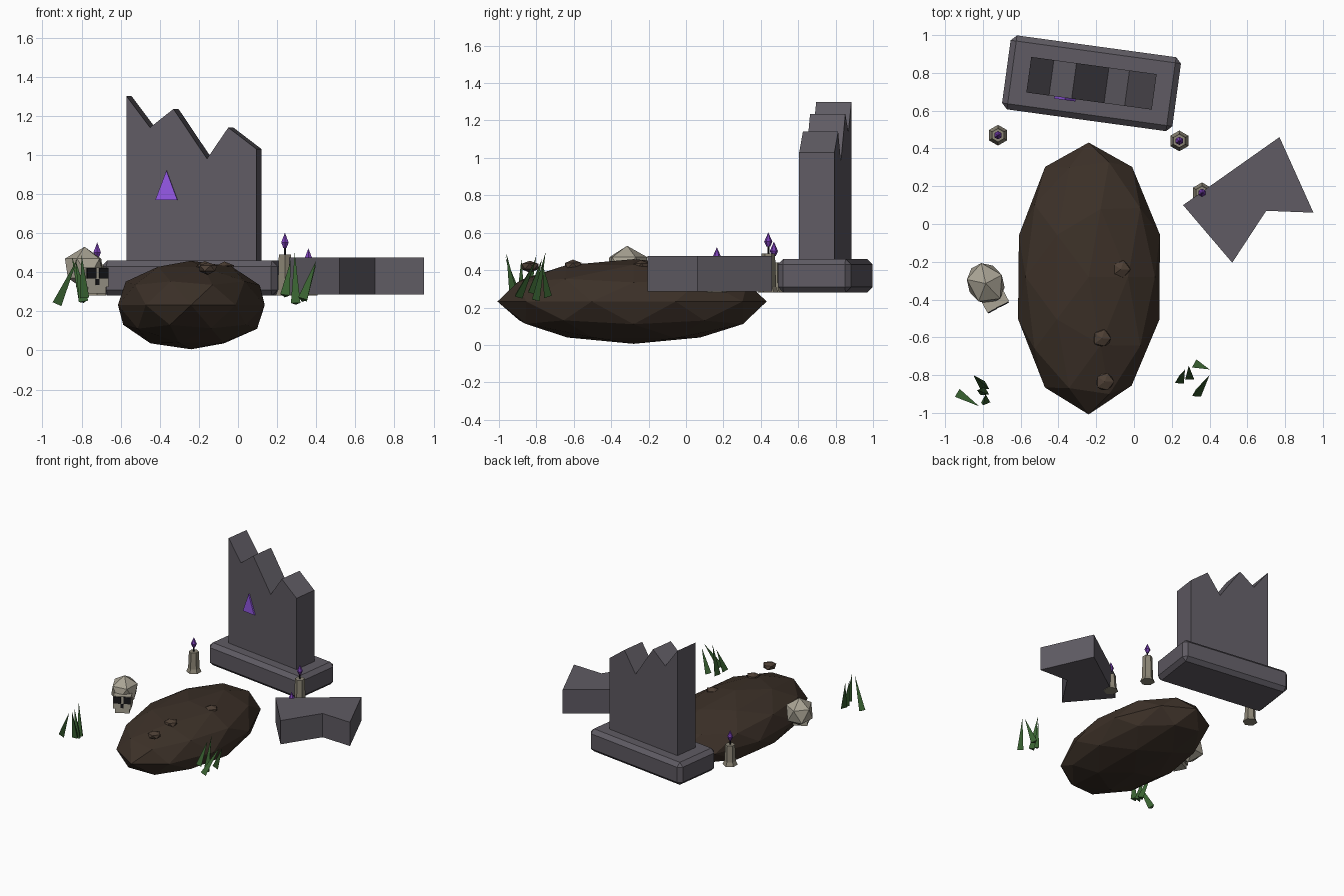
import bpy, bmesh, random
from math import radians
from mathutils import Vector, Matrix

if "Cube" in bpy.data.objects:
    bpy.data.objects.remove(bpy.data.objects["Cube"])

random.seed(4)
GROUND = 0.28


def material(name, rgb):
    m = bpy.data.materials.new(name)
    m.diffuse_color = (*rgb, 1)
    m.use_nodes = True
    m.node_tree.nodes["Principled BSDF"].inputs["Base Color"].default_value = m.diffuse_color
    return m


STONE = material("stone", (0.115, 0.105, 0.125))
EARTH = material("earth", (0.045, 0.03, 0.021))
PEBBLE = material("pebble", (0.075, 0.05, 0.035))
BONE = material("bone", (0.40, 0.37, 0.30))
WAX = material("wax", (0.26, 0.235, 0.18))
BLACK = material("black", (0.008, 0.008, 0.01))
FLAME = material("purple_flame", (0.19, 0.05, 0.45))
GLOW = material("purple_glow", (0.30, 0.10, 0.80))
GRASS = material("grass", (0.04, 0.12, 0.03))


def finish(name, bm, mat, matrix=Matrix()):
    bmesh.ops.recalc_face_normals(bm, faces=bm.faces)
    me = bpy.data.meshes.new(name)
    bm.to_mesh(me)
    bm.free()
    me.materials.append(mat)
    ob = bpy.data.objects.new(name, me)
    ob.matrix_world = matrix
    bpy.context.collection.objects.link(ob)
    return ob


def box(name, centre, size, mat, frame=Matrix(), bevel=0):
    bm = bmesh.new()
    bmesh.ops.create_cube(bm, size=1, matrix=Matrix.Translation(centre) @ Matrix.Diagonal((*size, 1)))
    if bevel:
        bmesh.ops.bevel(bm, geom=bm.edges[:], offset=bevel, segments=1, affect='EDGES')
    return finish(name, bm, mat, frame)


def ico(name, centre, radii, mat, subdiv=1, jitter=0, frame=Matrix()):
    bm = bmesh.new()
    bmesh.ops.create_icosphere(bm, subdivisions=subdiv, radius=1)
    for v in bm.verts:
        v.co *= 1 + random.uniform(-jitter, jitter)
        v.co = Vector(centre) + v.co * Vector(radii)
    return finish(name, bm, mat, frame)


def prism(name, points, a, b, mat, frame=Matrix(), upright=False):
    """Extrude a 2D outline from a to b along z, or along y when upright."""
    put = (lambda p, d: (p[0], d, p[1])) if upright else (lambda p, d: (p[0], p[1], d))
    bm = bmesh.new()
    face = bm.faces.new([bm.verts.new(put(p, a)) for p in points])
    ext = bmesh.ops.extrude_face_region(bm, geom=[face])["geom"]
    shift = Vector(put((0, 0), b - a))
    bmesh.ops.translate(bm, vec=shift, verts=[e for e in ext if isinstance(e, bmesh.types.BMVert)])
    return finish(name, bm, mat, frame)


def cone(bm, sides, r1, r2, base, tip):
    base, tip = Vector(base), Vector(tip)
    d = tip - base
    turn = Vector((0, 0, 1)).rotation_difference(d).to_matrix().to_4x4()
    bmesh.ops.create_cone(bm, cap_ends=True, segments=sides, radius1=r1, radius2=r2, depth=d.length,
                          matrix=Matrix.Translation((base + tip) / 2) @ turn)


# Headstone: chamfered plinth, broken slab and glowing mark
head = Matrix.Translation((-0.225, 0.745, 0)) @ Matrix.Rotation(radians(-7.8), 4, 'Z')
box("plinth", (0, 0, 0.37), (0.91, 0.395, 0.18), STONE, head, 0.03)
prism("broken_headstone",
      [(-0.335, 0.42), (0.335, 0.42), (0.335, 1.03), (0.19, 1.14), (0.08, 0.98),
       (-0.093, 1.235), (-0.214, 1.14), (-0.335, 1.30)], -0.095, 0.095, STONE, head, True)
prism("glowing_mark", [(-0.185, 0.77), (-0.072, 0.77), (-0.128, 0.92)], -0.107, -0.09, GLOW, head, True)

# Fallen fragment
prism("fallen_fragment", [(0.26, 0.10), (0.52, -0.205), (0.70, 0.07), (0.95, 0.06), (0.77, 0.46)],
      0.285, 0.475, STONE)

# Grave mound and pebbles
ico("grave_mound", (-0.24, -0.28, 0.232), (0.392, 0.72, 0.228), EARTH, 2, 0.015)
for i, (x, y, z) in enumerate([(-0.17, -0.605, 0.425), (-0.155, -0.835, 0.42), (-0.07, -0.24, 0.42)]):
    ico(f"pebble_{i}", (x, y, z), (0.053, 0.053, 0.032), PEBBLE, 1, 0.08)

# Skull
skull = Matrix.Translation((-0.785, -0.315, 0)) @ Matrix.Rotation(radians(28), 4, 'Z')
ico("cranium", (0, 0, 0.42), (0.108, 0.125, 0.11), BONE, 1, 0, skull)
box("face", (0, -0.085, 0.375), (0.13, 0.11, 0.10), BONE, skull)
box("jaw", (0, -0.085, 0.312), (0.105, 0.10, 0.044), BONE, skull)
for side in (-1, 1):
    box("eye_socket", (side * 0.036, -0.13, 0.395), (0.052, 0.034, 0.052), BLACK, skull)
box("nose_hole", (0, -0.13, 0.35), (0.022, 0.03, 0.032), BLACK, skull)

# Candles: flared hexagonal wax, wick and faceted flame
for i, (x, y, top) in enumerate([(-0.72, 0.47, 0.44), (0.24, 0.44, 0.49), (0.36, 0.165, 0.41)]):
    bm = bmesh.new()
    cone(bm, 6, 0.055, 0.042, (x, y, GROUND), (x, y, GROUND + 0.03))
    cone(bm, 6, 0.042, 0.036, (x, y, GROUND + 0.03), (x, y, top))
    finish(f"candle_{i}", bm, WAX)
    bm = bmesh.new()
    cone(bm, 5, 0.006, 0.006, (x, y, top), (x, y, top + 0.05))
    finish(f"wick_{i}", bm, BLACK)
    bm = bmesh.new()
    cone(bm, 6, 0.010, 0.022, (x, y, top + 0.035), (x, y, top + 0.062))
    cone(bm, 6, 0.022, 0, (x, y, top + 0.062), (x, y, top + 0.112))
    finish(f"flame_{i}", bm, FLAME)

# Grass blades: (base), (tip)
tufts = [
    [((-0.925, -0.90, 0.24), (-0.82, -0.965, 0.47)), ((-0.79, -0.86, 0.25), (-0.85, -0.80, 0.48)),
     ((-0.79, -0.89, 0.25), (-0.83, -0.88, 0.46)), ((-0.785, -0.93, 0.27), (-0.80, -0.96, 0.49))],
    [((0.24, -0.83, 0.28), (0.27, -0.77, 0.46)), ((0.295, -0.81, 0.24), (0.29, -0.75, 0.50)),
     ((0.33, -0.90, 0.26), (0.40, -0.80, 0.46)), ((0.33, -0.745, 0.26), (0.40, -0.77, 0.44))],
]
for i, tuft in enumerate(tufts):
    bm = bmesh.new()
    for base, tip in tuft:
        cone(bm, 3, 0.028, 0, base, tip)
    finish(f"grass_tuft_{i}", bm, GRASS)
